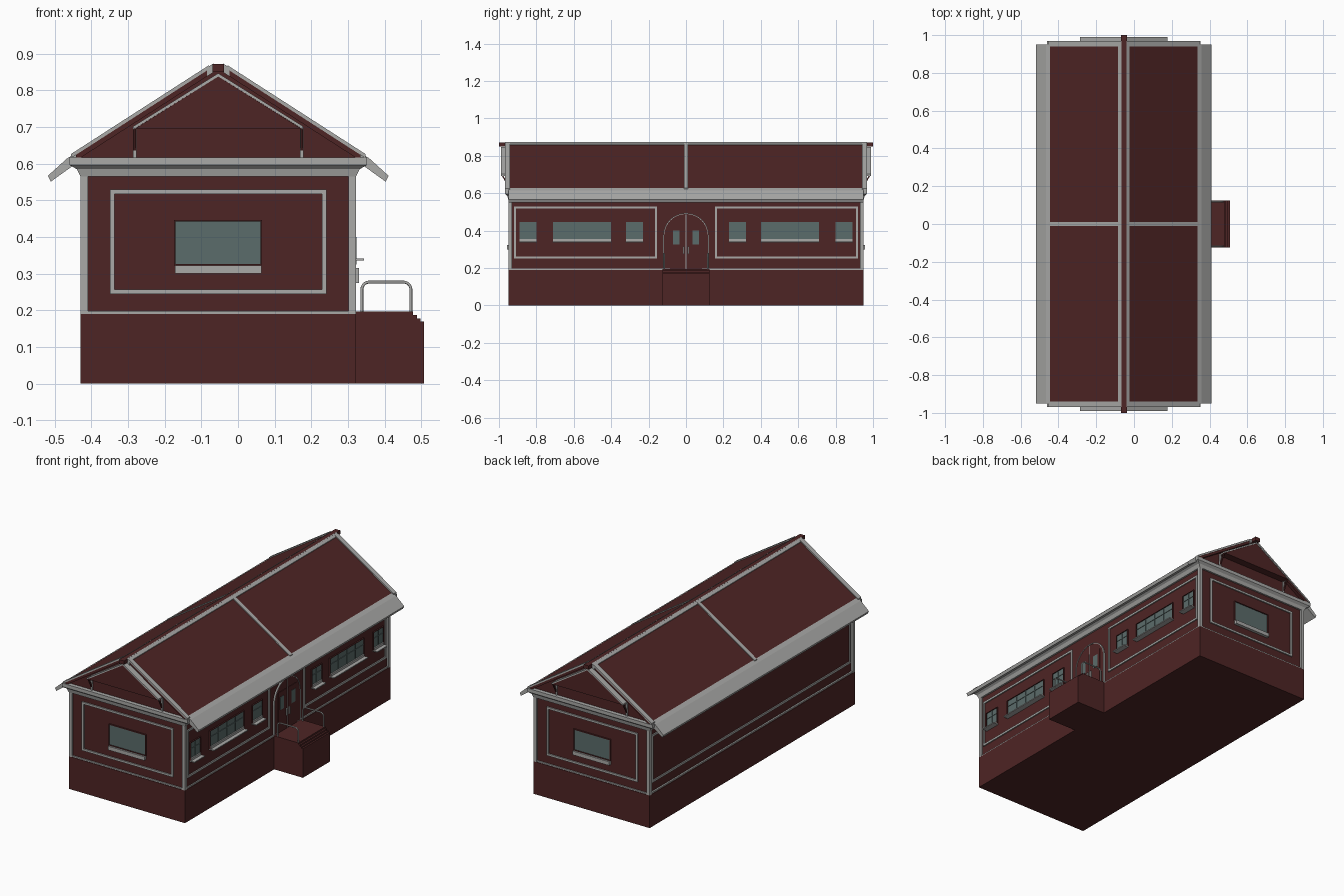
import bpy, bmesh, math
from mathutils import Vector

if "Cube" in bpy.data.objects:
    bpy.data.objects.remove(bpy.data.objects["Cube"])

CX = -0.054          # centre line of the house
HW, HL = 0.376, 0.95  # half width / half length of the base


def mat(name, c):
    m = bpy.data.materials.new(name)
    m.diffuse_color = (*c, 1)
    m.use_nodes = True
    m.node_tree.nodes["Principled BSDF"].inputs["Base Color"].default_value = m.diffuse_color
    return m


RED = mat("dark_red", (0.076, 0.018, 0.018))
GREY = mat("trim_grey", (0.40, 0.40, 0.39))
GLASS = mat("window_glass", (0.105, 0.15, 0.145))


def finish(name, bm, m):
    bmesh.ops.recalc_face_normals(bm, faces=bm.faces)
    me = bpy.data.meshes.new(name)
    bm.to_mesh(me)
    bm.free()
    me.materials.append(m)
    ob = bpy.data.objects.new(name, me)
    bpy.context.collection.objects.link(ob)
    return ob


def extrude(name, pts, axis, a, b, m):
    """Prism: a 2D outline (y,z) along x, or (x,z) along y, from a to b."""
    bm = bmesh.new()
    place = (lambda p, t: (t, p[0], p[1])) if axis == 'x' else (lambda p, t: (p[0], t, p[1]))
    lo = [bm.verts.new(place(p, a)) for p in pts]
    hi = [bm.verts.new(place(p, b)) for p in pts]
    bm.faces.new(lo)
    bm.faces.new(hi)
    n = len(pts)
    for i in range(n):
        bm.faces.new((lo[i], lo[(i + 1) % n], hi[(i + 1) % n], hi[i]))
    return finish(name, bm, m)


def box(name, x0, x1, y0, y1, z0, z1, m):
    return extrude(name, [(x0, z0), (x1, z0), (x1, z1), (x0, z1)], 'y', y0, y1, m)


# Wall planes: axis of the normal, plane position, outward sign
WALLS = {"front": ('y', -0.94, -1), "back": ('y', 0.94, 1),
         "right": ('x', 0.312, 1), "left": ('x', -0.418, -1)}


def plate(wall, name, u0, u1, z0, z1, depth, m):
    """A box standing proud of a wall."""
    ax, p, s = WALLS[wall]
    a, b = sorted((p - s * 0.004, p + s * depth))
    pts = [(u0, z0), (u1, z0), (u1, z1), (u0, z1)]
    return extrude(wall + "_" + name, pts, ax, a, b, m)


def frame(wall, name, u0, u1, z0, z1, w, depth, m):
    plate(wall, name + "_bottom", u0, u1, z0, z0 + w, depth, m)
    plate(wall, name + "_top", u0, u1, z1 - w, z1, depth, m)
    plate(wall, name + "_side_a", u0, u0 + w, z0 + w, z1 - w, depth, m)
    plate(wall, name + "_side_b", u1 - w, u1, z0 + w, z1 - w, depth, m)


# Foundation, ledge, walls and corner posts
box("foundation", CX - HW, CX + HW, -HL, HL, 0, 0.19, RED)
box("base_ledge", CX - HW + 0.003, CX + HW - 0.003, -HL + 0.003, HL - 0.003, 0.188, 0.198, GREY)
box("walls", -0.418, 0.312, -0.94, 0.94, 0.19, 0.60, RED)
for sx in (-1, 1):
    for sy in (-1, 1):
        xs = sorted((CX + sx * HW, CX + sx * (HW - 0.02)))
        ys = sorted((sy * HL, sy * (HL - 0.02)))
        box("corner_post", *xs, *ys, 0.19, 0.58, GREY)

# Cornice flaring outwards under the roof
bm = bmesh.new()
rings = []
for hx, hy, z in ((HW, HL, 0.565), (HW + 0.01, HL + 0.005, 0.585),
                  (HW + 0.03, HL + 0.018, 0.597), (HW + 0.03, HL + 0.018, 0.617)):
    rings.append([bm.verts.new((CX + a * hx, b * hy, z))
                  for a, b in ((-1, -1), (1, -1), (1, 1), (-1, 1))])
bm.faces.new(rings[0])
bm.faces.new(rings[-1])
for r, q in zip(rings, rings[1:]):
    for i in range(4):
        bm.faces.new((r[i], r[(i + 1) % 4], q[(i + 1) % 4], q[i]))
finish("cornice", bm, GREY)

# Roof body
EU, EZ, RU, RZ = 0.398, 0.622, 0.025, 0.862
extrude("roof", [(CX - EU, EZ - 0.008), (CX + EU, EZ - 0.008), (CX + EU, EZ), (CX + RU, RZ),
                 (CX - RU, RZ), (CX - EU, EZ)], 'y', -0.945, 0.945, RED)
box("ridge_cap", CX - 0.016, CX + 0.016, -1.0, 1.0, 0.85, 0.872, RED)


def slope_strip(name, s, u0, u1, y0, y1, up, down, m):
    """Strip lying along one roof slope."""
    k = (RZ - EZ) / (EU - RU)
    z = lambda u: RZ - (u - RU) * k
    extrude(name, [(CX + s * u0, z(u0) + up), (CX + s * u1, z(u1) + up),
                   (CX + s * u1, z(u1) - down), (CX + s * u0, z(u0) - down)], 'y', y0, y1, m)


for s in (-1, 1):
    # sloped eaves along both sides
    extrude("eave", [(CX + s * 0.39, 0.628), (CX + s * 0.412, 0.615), (CX + s * 0.465, 0.567),
                     (CX + s * 0.457, 0.551), (CX + s * 0.40, 0.592), (CX + s * 0.37, 0.60)],
            'y', -HL, HL, GREY)
    slope_strip("roof_centre_batten", s, RU, EU, -0.011, 0.011, 0.006, 0.01, GREY)
    slope_strip("ridge_batten", s, 0.013, 0.031, -0.968, 0.968, 0.004, 0.02, GREY)
    for e in (-1, 1):
        ys = sorted((e * 0.94, e * 0.968))
        slope_strip("verge_board", s, RU, EU + 0.004, *ys, 0.007, 0.004, GREY)
        slope_strip("verge_lining", s, RU, EU - 0.01, *sorted((e * 0.94, e * 0.964)),
                    -0.003, 0.02, RED)

# Projecting upper gables with grey tops and small brackets
for e in (-1, 1):
    extrude("gable_projection", [(CX - 0.228, 0.695), (CX + 0.228, 0.695), (CX, 0.838)],
            'y', *sorted((e * 0.94, e * 0.988)), RED)
    for s in (-1, 1):
        extrude("gable_top_board", [(CX, 0.838), (CX + s * 0.232, 0.693),
                                    (CX + s * 0.232, 0.702), (CX, 0.847)],
                'y', *sorted((e * 0.94, e * 0.99)), GREY)
        x = CX + s * 0.228
        box("gable_bracket_post", x - 0.005, x + 0.005, *sorted((e * 0.94, e * 0.953)),
            0.615, 0.697, GREY)
        extrude("gable_bracket_brace", [(e * 0.95, 0.63), (e * 0.95, 0.645),
                                        (e * 0.978, 0.697), (e * 0.986, 0.697)],
                'x', x - 0.004, x + 0.004, RED)

# End walls: panel frame and one wide window
for w in ("front", "back"):
    frame(w, "panel_frame", CX - 0.295, CX + 0.295, 0.245, 0.53, 0.012, 0.007, GREY)
    plate(w, "window", CX - 0.117, CX + 0.117, 0.325, 0.444, 0.003, GLASS)
    frame(w, "window_frame", CX - 0.12, CX + 0.12, 0.322, 0.447, 0.004, 0.008, RED)
    plate(w, "sill", CX - 0.118, CX + 0.118, 0.30, 0.322, 0.018, GREY)

# Blank long wall: one long panel frame
frame("left", "panel_frame", -0.92, 0.92, 0.25, 0.53, 0.012, 0.007, GREY)

# Entrance wall: mirrored frames and windows
for s in (-1, 1):
    frame("right", "panel_frame", *sorted((s * 0.155, s * 0.92)), 0.25, 0.53, 0.012, 0.007, GREY)
    for c, hw, bars in ((0.275, 0.045, 1), (0.555, 0.155, 3), (0.845, 0.045, 1)):
        a, b = s * c - hw, s * c + hw
        plate("right", "window", a, b, 0.345, 0.445, 0.003, GLASS)
        plate("right", "window_transom", a, b, 0.409, 0.411, 0.006, GLASS)
        for i in range(bars):
            u = a + (b - a) * (i + 1) / (bars + 1)
            plate("right", "window_bar", u - 0.0015, u + 0.0015, 0.345, 0.445, 0.006, GLASS)
        frame("right", "window_frame", a - 0.003, b + 0.003, 0.342, 0.448, 0.003, 0.008, RED)
        plate("right", "sill_face", a, b, 0.342, 0.355, 0.01, GREY)
        plate("right", "sill", a - 0.003, b + 0.003, 0.336, 0.342, 0.032, GREY)


# Arched double door
def arch(r, n=16):
    return [(r * math.cos(math.pi * i / n), 0.372 + r * math.sin(math.pi * i / n))
            for i in range(n + 1)]


extrude("door_surround", [(0.12, 0.19)] + arch(0.12) + [(-0.12, 0.19)], 'x', 0.305, 0.318, RED)
outer = [(0.122, 0.19)] + arch(0.122) + [(-0.122, 0.19)]
inner = [(0.117, 0.19)] + arch(0.117) + [(-0.117, 0.19)]
extrude("door_arch_trim", outer + inner[::-1], 'x', 0.308, 0.321, GREY)
plate("right", "door_split", -0.0015, 0.0015, 0.195, 0.485, 0.008, GREY)
for s in (-1, 1):
    plate("right", "door_leaf", *sorted((s * 0.004, s * 0.085)), 0.195, 0.43, 0.009, RED)
    plate("right", "door_glass", *sorted((s * 0.034, s * 0.07)), 0.325, 0.40, 0.011, GLASS)
    plate("right", "door_handle", *sorted((s * 0.007, s * 0.016)), 0.275, 0.315, 0.018, GREY)

# Porch block with stepped outer edge
extrude("porch", [(0.315, 0), (0.508, 0), (0.508, 0.17), (0.498, 0.17), (0.498, 0.178), (0.488, 0.178),
                  (0.488, 0.187), (0.478, 0.187), (0.478, 0.196), (0.315, 0.196)],
        'y', -0.125, 0.125, RED)

# Bent tube railings on both sides of the porch
for s in (-1, 1):
    path = [(0.338, 0.19)]
    for cx, a0 in ((0.358, 180), (0.452, 90)):
        path += [(cx + 0.02 * math.cos(math.radians(a0 - 18 * i)),
                  0.257 + 0.02 * math.sin(math.radians(a0 - 18 * i))) for i in range(6)]
    path.append((0.472, 0.19))
    cu = bpy.data.curves.new("railing_path", 'CURVE')
    cu.dimensions = '3D'
    cu.bevel_depth = 0.004
    cu.bevel_resolution = 2
    sp = cu.splines.new('POLY')
    sp.points.add(len(path) - 1)
    for p, (x, z) in zip(sp.points, path):
        p.co = (x, s * 0.117, z, 1)
    tmp = bpy.data.objects.new("railing_path", cu)
    me = bpy.data.meshes.new_from_object(tmp)
    bpy.data.objects.remove(tmp)
    me.materials.clear()
    me.materials.append(GREY)
    for f in me.polygons:
        f.use_smooth = True
    bpy.context.collection.objects.link(bpy.data.objects.new("porch_railing", me))
